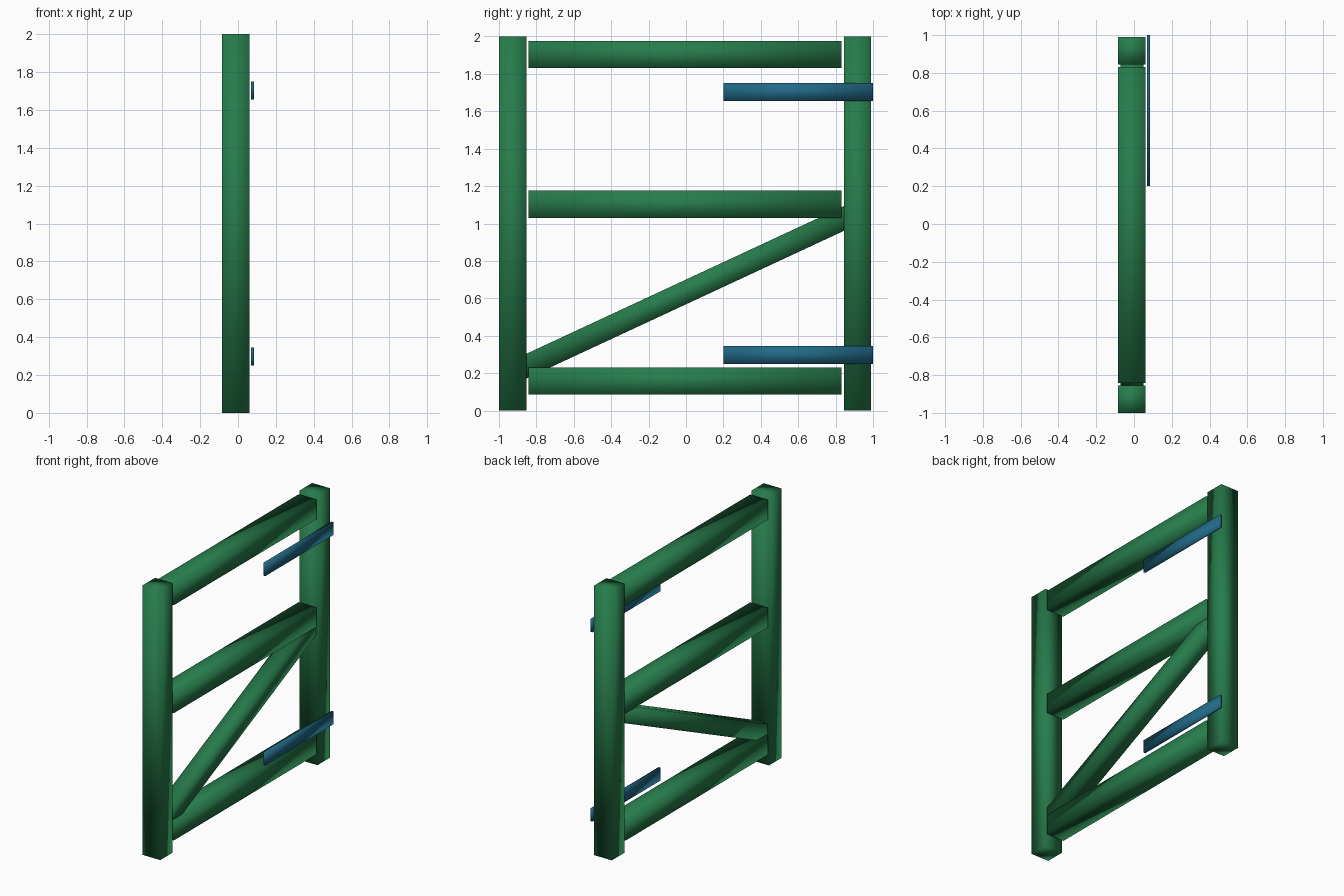
import bpy
import bmesh
import math
from mathutils import Matrix, Vector

if "Cube" in bpy.data.objects:
    bpy.data.objects.remove(bpy.data.objects["Cube"])


def material(name, color):
    m = bpy.data.materials.new(name)
    m.diffuse_color = color
    m.use_nodes = True
    m.node_tree.nodes["Principled BSDF"].inputs["Base Color"].default_value = m.diffuse_color
    return m


GREEN = material("green_paint", (0.02, 0.20, 0.07, 1))
BLUE = material("blue_metal", (0.015, 0.14, 0.24, 1))


def beam(name, lo, hi, mat, tilt=0.0):
    """Box between two corners, smooth shaded, turned about x by tilt."""
    lo, hi = Vector(lo), Vector(hi)
    bm = bmesh.new()
    bmesh.ops.create_cube(bm, size=1, matrix=Matrix.Diagonal((*(hi - lo), 1)))
    for f in bm.faces:
        f.smooth = True
    mesh = bpy.data.meshes.new(name)
    bm.to_mesh(mesh)
    bm.free()
    mesh.materials.append(mat)
    ob = bpy.data.objects.new(name, mesh)
    ob.location = (lo + hi) / 2
    ob.rotation_euler.x = tilt
    bpy.context.collection.objects.link(ob)
    return ob


X0, X1 = -0.084, 0.062    # frame thickness
MID = -0.005              # frame centre in y

# Upright posts
for name, y in (("latch_post", -1.0), ("hinge_post", 0.844)):
    beam(name, (X0, y, 0), (X1, y + 0.146, 2), GREEN)

# Horizontal rails
for name, z in (("bottom_rail", 0.085), ("middle_rail", 1.03), ("top_rail", 1.831)):
    beam(name, (X0, MID - 0.836, z), (X1, MID + 0.836, z + 0.146), GREEN)

# Diagonal brace, its ends let into the posts
half_length, half_width, zc = 0.97, 0.06, 0.632
beam("diagonal_brace",
     (-0.071, MID - half_length, zc - half_width),
     (0.049, MID + half_length, zc + half_width),
     GREEN, math.atan(0.465))

# Hinge straps
for name, z in (("lower_hinge_strap", 0.25), ("upper_hinge_strap", 1.655)):
    beam(name, (0.069, 0.2, z), (0.084, 1.0, z + 0.096), BLUE)
